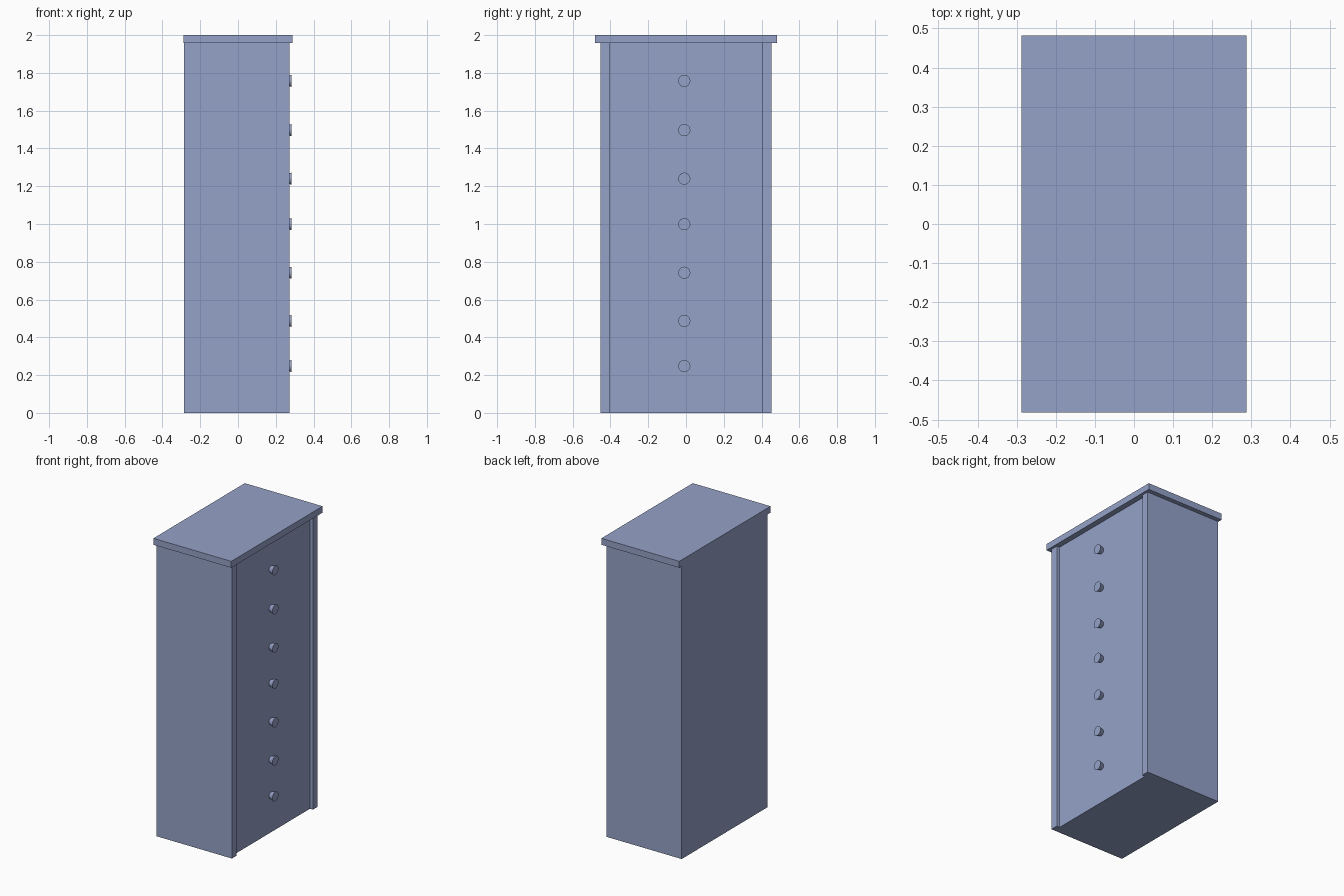
import bpy, bmesh
from math import radians

if "Cube" in bpy.data.objects:
    bpy.data.objects.remove(bpy.data.objects["Cube"])

# Slate blue paint
paint = bpy.data.materials.new("slate_blue")
paint.diffuse_color = (0.30, 0.36, 0.58, 1)
paint.use_nodes = True
paint.node_tree.nodes["Principled BSDF"].inputs["Base Color"].default_value = paint.diffuse_color


def prism(name, outline, z0, z1):
    """Extrude a flat xy outline from z0 to z1."""
    bm = bmesh.new()
    face = bm.faces.new([bm.verts.new((x, y, z0)) for x, y in outline])
    top = bmesh.ops.extrude_face_region(bm, geom=[face])["geom"]
    verts = [v for v in top if isinstance(v, bmesh.types.BMVert)]
    bmesh.ops.translate(bm, verts=verts, vec=(0, 0, z1 - z0))
    bmesh.ops.recalc_face_normals(bm, faces=bm.faces)
    mesh = bpy.data.meshes.new(name)
    bm.to_mesh(mesh)
    bm.free()
    mesh.materials.append(paint)
    obj = bpy.data.objects.new(name, mesh)
    bpy.context.collection.objects.link(obj)
    return obj


BACK, FRONT, PANEL = -0.285, 0.272, 0.25
HALF_W, STILE = 0.4525, 0.402
LID_X, LID_Y, LID_Z = 0.2875, 0.482, 1.957

# Cabinet body: recessed drawer front between two raised stiles
half = [(BACK, HALF_W), (FRONT, HALF_W), (FRONT, STILE), (PANEL, STILE)]
prism("cabinet_body", half + [(x, -y) for x, y in reversed(half)], 0, LID_Z)

# Overhanging top board
prism("top_board", [(-LID_X, -LID_Y), (LID_X, -LID_Y),
                    (LID_X, LID_Y), (-LID_X, LID_Y)], LID_Z, 2.0)

# Column of round drawer knobs, flaring out from a narrower base
KNOB_END = 0.283
for i, z in enumerate([0.248, 0.487, 0.742, 0.999, 1.24, 1.497, 1.758]):
    bpy.ops.mesh.primitive_cone_add(
        vertices=24, radius1=0.021, radius2=0.032, depth=KNOB_END - PANEL,
        location=((KNOB_END + PANEL) / 2, -0.009, z),
        rotation=(0, radians(90), 0))
    knob = bpy.context.object
    knob.name = f"drawer_knob_{i + 1}"
    knob.data.materials.append(paint)
    bpy.ops.object.shade_smooth_by_angle(angle=radians(30))
